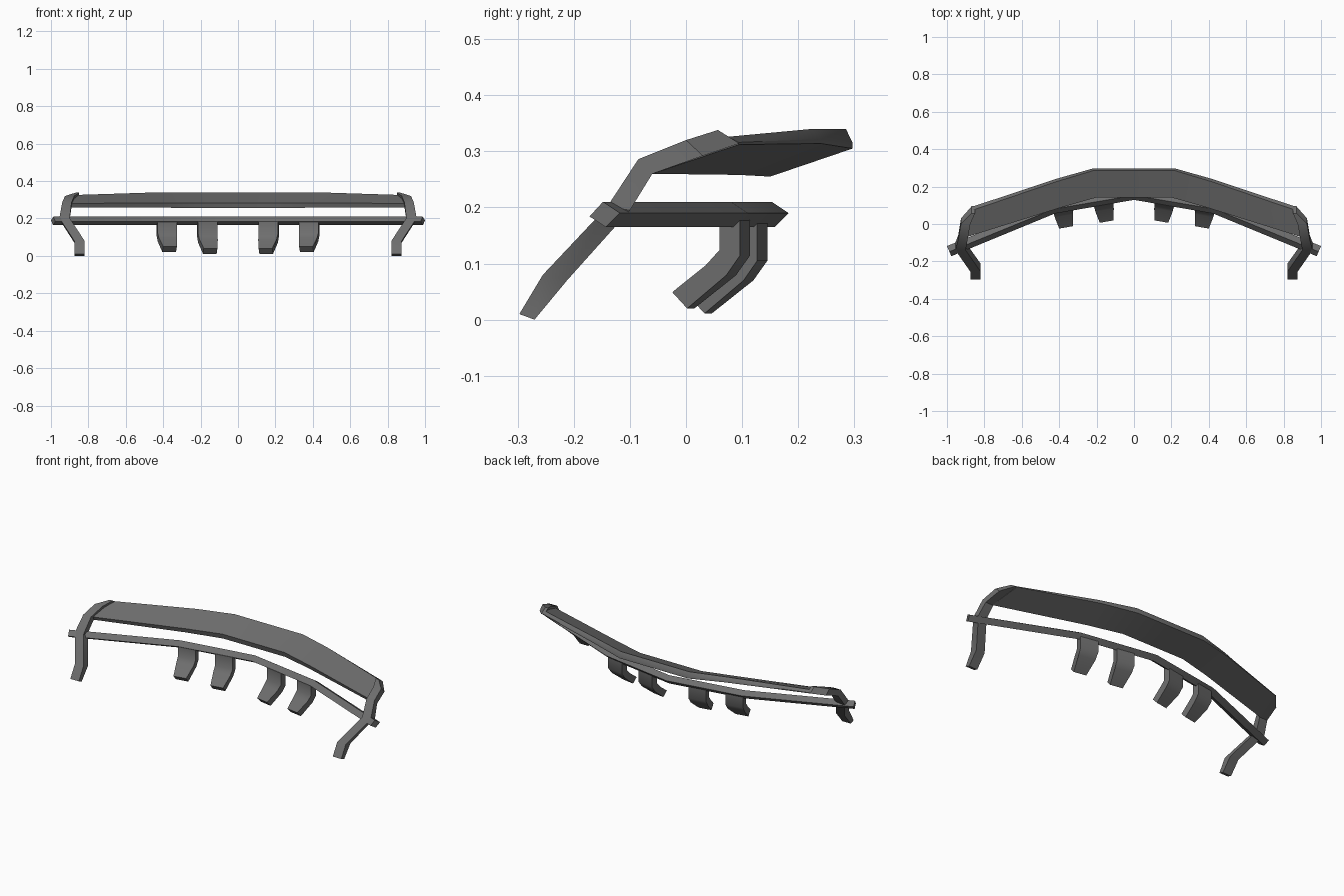
import bpy, bmesh
from math import sin, cos, radians

if "Cube" in bpy.data.objects:
    bpy.data.objects.remove(bpy.data.objects["Cube"])

# Dark grey finish shared by all parts
dark = bpy.data.materials.new("dark_grey")
dark.diffuse_color = (0.155, 0.155, 0.155, 1)
dark.use_nodes = True
dark.node_tree.nodes["Principled BSDF"].inputs["Base Color"].default_value = dark.diffuse_color


def loft(name, rings, angle=35):
    """Join equal-sized cross-sections into a capped solid."""
    bm = bmesh.new()
    vs = [[bm.verts.new(p) for p in r] for r in rings]
    n = len(vs[0])
    for a, b in zip(vs, vs[1:]):
        for i in range(n):
            j = (i + 1) % n
            bm.faces.new((a[i], a[j], b[j], b[i]))
    bm.faces.new(vs[0])
    bm.faces.new(vs[-1][::-1])
    bmesh.ops.recalc_face_normals(bm, faces=bm.faces)
    me = bpy.data.meshes.new(name)
    bm.to_mesh(me)
    bm.free()
    me.materials.append(dark)
    ob = bpy.data.objects.new(name, me)
    bpy.context.collection.objects.link(ob)
    bpy.ops.object.select_all(action='DESELECT')
    ob.select_set(True)
    bpy.context.view_layer.objects.active = ob
    bpy.ops.object.shade_smooth_by_angle(angle=radians(angle))
    return ob


def mirrored(right):
    """Add the -x copies of right-hand cross-sections."""
    return [[(-x, y, z) for x, y, z in r] for r in reversed(right)] + right


# Wing blade: front bottom, front top, rear top, rear edge, rear bottom
wing = [
    [(0.20, 0.150, 0.255), (0.20, 0.142, 0.284), (0.22, 0.285, 0.340),
     (0.22, 0.297, 0.315), (0.22, 0.297, 0.305)],
    [(0.40, 0.095, 0.258), (0.40, 0.085, 0.284), (0.42, 0.225, 0.340),
     (0.42, 0.240, 0.322), (0.42, 0.240, 0.314)],
    [(0.895, -0.060, 0.260), (0.895, -0.070, 0.280), (0.86, 0.075, 0.326),
     (0.86, 0.094, 0.316), (0.86, 0.094, 0.312)],
]
loft("wing_blade", mirrored(wing))

# Side brackets: outer x, inner x, front y/z, rear y/z along the strap
strap = [
    (0.875, 0.82, -0.297, 0.010, -0.270, 0.000),
    (0.875, 0.82, -0.255, 0.080, -0.212, 0.070),
    (0.955, 0.90, -0.140, 0.202, -0.100, 0.195),
    (0.940, 0.89, -0.085, 0.286, -0.060, 0.260),
    (0.925, 0.875, 0.000, 0.320, 0.030, 0.292),
    (0.868, 0.85, 0.057, 0.338, 0.095, 0.314),
]
for s, side in ((1, "right"), (-1, "left")):
    loft(side + "_bracket", [[(s * xo, y1, z1), (s * xi, y1, z1),
                              (s * xi, y2, z2), (s * xo, y2, z2)]
                             for xo, xi, y1, z1, y2, z2 in strap])

# Bent crossbar: a square bar tilted about its length
section = [(-0.026, 0.184), (-0.002, 0.210), (0.028, 0.190), (0.003, 0.165)]
bar = [[(x + skew * d, y + d, z) for d, z in section]
       for x, y, skew in ((0, 0.155, 0), (0.43, 0.082, 0.28), (0.988, -0.146, 0.43))]
loft("crossbar", mirrored(bar[1:])[:2] + bar)

# Four hooked tabs hanging from the bar: depth, height, half width (tapered tip)
profile = [(0, 0.185, 0.052), (0, 0.105, 0.052), (-0.025, 0.070, 0.050),
           (-0.098, 0.011, 0.037), (-0.125, 0.040, 0.037), (-0.062, 0.088, 0.050),
           (-0.037, 0.115, 0.052), (-0.037, 0.185, 0.052)]
a = radians(10)
for place, cx, cy, dz in (("inner", 0.168, 0.136, 0), ("outer", 0.385, 0.105, 0.009)):
    for s, side in ((1, "right"), (-1, "left")):
        rings = [[(s * (cx + e * w * cos(a) + d * sin(a)),
                   cy - e * w * sin(a) + d * cos(a),
                   z + (dz if z < 0.15 else 0)) for d, z, w in profile]
                 for e in (-1, 1)]
        loft(f"{place}_{side}_hook", rings, 45)
